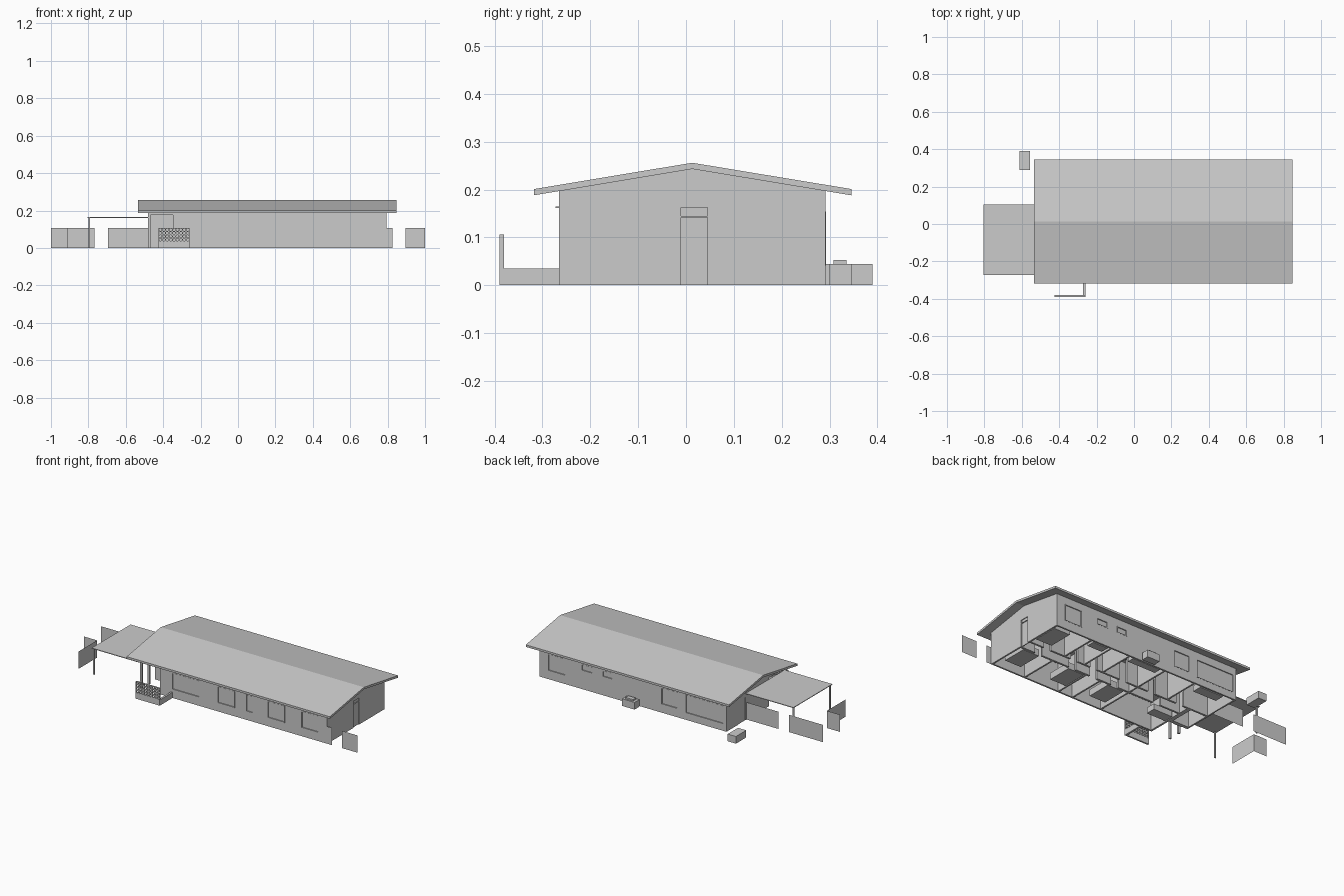
import bpy, bmesh
from mathutils import Matrix, Vector

if "Cube" in bpy.data.objects:
    bpy.data.objects.remove(bpy.data.objects["Cube"], do_unlink=True)

GREY = (0.6, 0.6, 0.6, 1)
grey = bpy.data.materials.new("plain grey")
grey.use_nodes = True
grey.diffuse_color = GREY
grey.node_tree.nodes["Principled BSDF"].inputs["Base Color"].default_value = GREY


def finish(name, bm):
    bmesh.ops.recalc_face_normals(bm, faces=bm.faces)
    mesh = bpy.data.meshes.new(name)
    bm.to_mesh(mesh)
    bm.free()
    mesh.materials.append(grey)
    ob = bpy.data.objects.new(name, mesh)
    bpy.context.scene.collection.objects.link(ob)
    return ob


def add_box(bm, x, y, z):
    lo, hi = Vector((x[0], y[0], z[0])), Vector((x[1], y[1], z[1]))
    m = Matrix.Translation((lo + hi) / 2) @ Matrix.Diagonal((*(hi - lo), 1))
    bmesh.ops.create_cube(bm, size=1, matrix=m)


def boxes(name, *items):
    bm = bmesh.new()
    for item in items:
        add_box(bm, *item)
    return finish(name, bm)


def prism(name, profile, x0, x1):
    """Extrude a (y, z) profile along x."""
    bm = bmesh.new()
    face = bm.faces.new([bm.verts.new((x0, y, z)) for y, z in profile])
    ext = bmesh.ops.extrude_face_region(bm, geom=[face])
    moved = [v for v in ext["geom"] if isinstance(v, bmesh.types.BMVert)]
    bmesh.ops.translate(bm, verts=moved, vec=(x1 - x0, 0, 0))
    return finish(name, bm)


def cut(ob, cutter):
    mod = ob.modifiers.new("cut", "BOOLEAN")
    mod.operation, mod.solver, mod.object = "DIFFERENCE", "EXACT", cutter
    cutter.hide_render = True
    bpy.context.view_layer.objects.active = ob
    bpy.ops.object.modifier_apply(modifier=mod.name)
    bpy.data.objects.remove(cutter, do_unlink=True)


def panel(name, a, b, height):
    """Upright fence sheet between two ground points."""
    bm = bmesh.new()
    bm.faces.new([bm.verts.new((*p, z)) for p, z in
                  ((a, 0), (b, 0), (b, height), (a, height))])
    return finish(name, bm)


# Main dimensions
LEFT, RIGHT, FRONT, BACK = -0.48, 0.793, -0.265, 0.292
RIDGE_Y, RIDGE_Z, EAVE_Z, THICK = 0.013, 0.256, 0.201, 0.013
CEILING, WALL = 0.172, 0.01

# Roof: shallow gable slab with overhang
top = [(-0.318, EAVE_Z), (RIDGE_Y, RIDGE_Z), (0.346, EAVE_Z)]
prism("roof", top + [(y, z - THICK) for y, z in reversed(top)], -0.535, 0.848)

# House body, reaching up to the underside of the roof
house = prism("house_walls", [(FRONT, 0), (BACK, 0), (BACK, 0.197),
                              (RIDGE_Y, RIDGE_Z - THICK), (FRONT, 0.197)], LEFT, RIGHT)

# Corner porch
cut(house, boxes("porch_cut", ((-0.6, -0.347), (-0.4, -0.12), (-0.1, 0.175))))

# Rooms, open at the bottom
FLOOR = (-0.1, CEILING)
IN_F, IN_B = FRONT + WALL, BACK - WALL
IN_L, IN_P, IN_R = LEFT + WALL / 2, -0.34, RIGHT - WALL / 2


def row(edges, y):
    return [((a + WALL / 2, b - WALL / 2), y, FLOOR) for a, b in zip(edges, edges[1:])]


rooms = row([IN_P, 0.02, 0.22, 0.32, 0.56, IN_R], (IN_F, -0.026))
rooms += row([IN_L, -0.19, 0.02, 0.27, 0.4, 0.54, IN_R], (0.061, IN_B))
rooms += row([IN_P, 0.02, IN_R], (-0.014, 0.049))
rooms += row([IN_L, -0.356], (-0.1, 0.049))
cut(house, boxes("room_cut", *rooms))

# Passages between the rooms and the hall
LINTEL = (-0.2, 0.142)
passages = [((x, x + 0.05), (-0.04, 0), LINTEL) for x in (-0.2, 0.1, 0.25, 0.4, 0.64)]
passages += [((x, x + 0.05), (0.04, 0.07), LINTEL) for x in (-0.3, -0.1, 0.1, 0.31, 0.45, 0.64)]
cut(house, boxes("passage_cut", *passages))

# Furniture inside the rooms
boxes("beds", *[((x, x + 0.11), (-0.185, -0.03), (0, 0.04)) for x in (0.65, 0.33, 0.05)],
      ((0.67, 0.78), (0.1, 0.255), (0, 0.04)))
boxes("sofas", ((-0.33, -0.2), (-0.13, -0.07), (0, 0.035)),
      ((-0.4, -0.24), (0.215, 0.275), (0, 0.035)))
boxes("kitchen_counter", ((0.05, 0.24), (0.235, 0.28), (0, 0.06)))
boxes("bath_tub", ((0.42, 0.52), (0.225, 0.275), (0, 0.035)))

# Windows: shallow recess with a slim flat frame around it
HIGH, SLIT = (0.055, 0.15), (0.117, 0.148)
DEPTH, FRAME, PROUD = 0.005, 0.004, 0.001
front_windows = [(x, HIGH) for x in
                 ((-0.26, -0.08), (0.05, 0.16), (0.245, 0.285), (0.39, 0.5), (0.62, 0.73))]
back_windows = [((0.62, 0.73), HIGH), ((0.436, 0.504), SLIT), ((0.3, 0.36), SLIT),
                ((-0.145, -0.04), HIGH), ((-0.457, -0.205), (0.045, 0.15))]
recesses, frames = [], []
for wall, out, windows in ((FRONT, -1, front_windows), (BACK, 1, back_windows)):
    deep = sorted((wall - out * DEPTH, wall + out * 0.1))
    rim = sorted((wall, wall + out * PROUD))
    for (x0, x1), (z0, z1) in windows:
        recesses.append(((x0, x1), deep, (z0, z1)))
        frames += [((x, x + FRAME), rim, (z0, z1)) for x in (x0 - FRAME, x1)]
        frames += [((x0 - FRAME, x1 + FRAME), rim, (z, z + FRAME)) for z in (z0 - FRAME, z1)]
boxes("window_frames", *frames)

# Side doors
recesses += [((RIGHT - DEPTH, RIGHT + 0.1), (-0.01, 0.045), z)
             for z in ((-0.1, 0.142), (0.145, 0.163))]
recesses.append(((LEFT - 0.1, LEFT + DEPTH / 2), (0.107, 0.175), (-0.1, 0.142)))
cut(house, boxes("recess_cut", *recesses))

# Porch posts, front door and low entry wall
boxes("porch_posts", *[((LEFT, LEFT + 0.012), (y, y + 0.012), (0, 0.185))
                       for y in (FRONT, -0.192)])
boxes("front_door", ((-0.44, -0.38), (-0.124, -0.119), (0, 0.142)))
boxes("entry_wall", ((-0.425, -0.26), (-0.39, -0.38), (0, 0.035)),
      ((-0.272, -0.26), (-0.38, FRONT), (0, 0.035)))

# Pierced block screen on the entry wall
COLS, ROWS, X0, X1, Z0, Z1 = 9, 4, -0.424, -0.26, 0.035, 0.106
screen = boxes("block_screen", ((X0, X1), (-0.39, -0.38), (Z0, Z1)))
bm = bmesh.new()
turn = Matrix.Rotation(1.5708, 4, "X")
for i in range(COLS):
    for j in range(ROWS):
        c = (X0 + (i + 0.5) * (X1 - X0) / COLS, -0.385, Z0 + (j + 0.5) * (Z1 - Z0) / ROWS)
        bmesh.ops.create_cone(bm, cap_ends=True, segments=8, radius1=0.0072, radius2=0.0072,
                              depth=0.05, matrix=Matrix.Translation(c) @ turn)
cut(screen, finish("hole_cut", bm))

# Carport
boxes("carport_roof", ((-0.805, LEFT), (-0.273, 0.105), (0.161, 0.165)))
for name, y in (("front", -0.262), ("back", 0.09)):
    boxes("carport_post_" + name, ((-0.8, -0.792), (y - 0.004, y + 0.004), (0, 0.162)))

# Fence sheets
FENCE = 0.106
panel("fence_back_outer", (-1, 0.095), (-0.768, 0.095), FENCE)
panel("fence_back_inner", (-0.695, 0.095), (LEFT, 0.095), FENCE)
panel("fence_side", (-0.91, -0.25), (-0.91, -0.07), FENCE)
panel("fence_side_return", (-1, -0.07), (-0.91, -0.07), FENCE)
panel("fence_front_inner", (RIGHT, FRONT), (0.825, FRONT), FENCE)
panel("fence_front_outer", (0.895, FRONT), (1, FRONT), FENCE)

# Outdoor boxes behind the house
boxes("storage_box", ((-0.613, -0.557), (0.29, 0.39), (0, 0.044)))
boxes("cooling_unit", ((0.108, 0.193), (0.3, 0.346), (0, 0.044)))
boxes("cooling_unit_cap", ((0.125, 0.176), (0.308, 0.336), (0.044, 0.053)))
